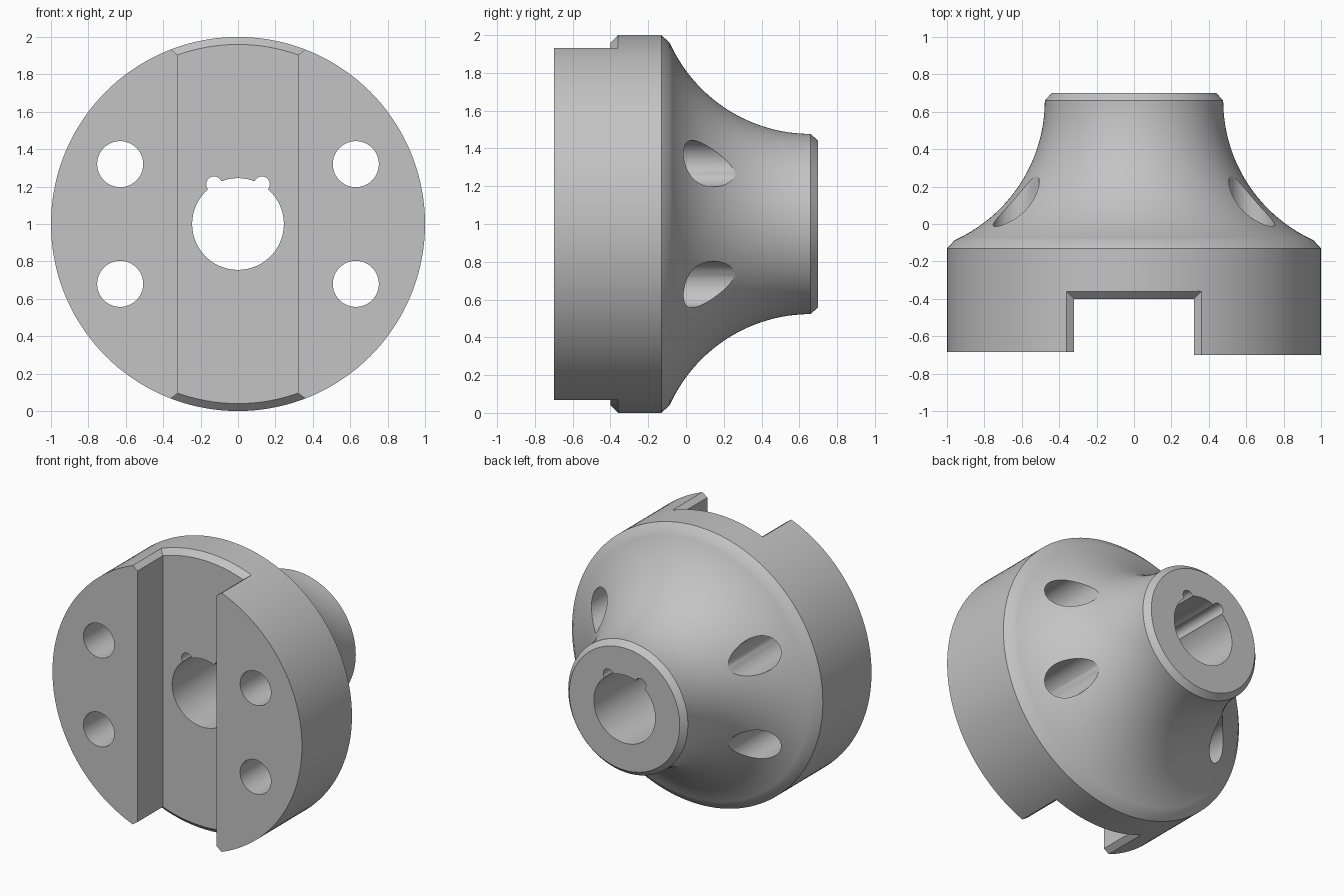
import bpy
import bmesh
from math import sin, cos, pi, sqrt, asin, radians
from mathutils import Matrix, Vector

default = bpy.data.objects.get("Cube")
if default:
    bpy.data.objects.remove(default, do_unlink=True)

SEGMENTS = 144
AXIS_Z = 1.0

steel = bpy.data.materials.new("plain_grey")
steel.use_nodes = True
grey = (0.55, 0.55, 0.55, 1)
steel.diffuse_color = grey
steel.node_tree.nodes["Principled BSDF"].inputs["Base Color"].default_value = grey


def add_object(name, bm):
    bmesh.ops.recalc_face_normals(bm, faces=bm.faces)
    mesh = bpy.data.meshes.new(name)
    bm.to_mesh(mesh)
    bm.free()
    mesh.materials.append(steel)
    obj = bpy.data.objects.new(name, mesh)
    bpy.context.collection.objects.link(obj)
    return obj


def loft(name, rings, closed):
    """Skin a list of point rings, then cap both ends."""
    bm = bmesh.new()
    rows = [[bm.verts.new(p) for p in ring] for ring in rings]
    for a, b in zip(rows, rows[1:]):
        for i in range(len(a)):
            j = (i + 1) % len(a)
            bm.faces.new((a[i], a[j], b[j], b[i]))
    if closed:
        bm.faces.new(rows[0])
        bm.faces.new(rows[-1])
    return add_object(name, bm)


def box(name, low, high):
    low, high = Vector(low), Vector(high)
    bm = bmesh.new()
    size = Matrix.Diagonal((*(high - low), 1))
    bmesh.ops.create_cube(bm, size=1, matrix=Matrix.Translation((low + high) / 2) @ size)
    return add_object(name, bm)


def drill(name, x, z, radius, segments=64):
    bm = bmesh.new()
    place = Matrix.Translation((x, 0, z)) @ Matrix.Rotation(pi / 2, 4, "X")
    bmesh.ops.create_cone(bm, cap_ends=True, segments=segments, radius1=radius,
                          radius2=radius, depth=2, matrix=place)
    return add_object(name, bm)


def cut(target, cutter):
    cutter.hide_render = True
    mod = target.modifiers.new("cut", "BOOLEAN")
    mod.operation = "DIFFERENCE"
    mod.solver = "EXACT"
    mod.object = cutter
    bpy.ops.object.select_all(action="DESELECT")
    bpy.context.view_layer.objects.active = target
    target.select_set(True)
    bpy.ops.object.modifier_apply(modifier=mod.name)
    bpy.data.objects.remove(cutter, do_unlink=True)


# Turned body: straight rim, chamfer, concave sweep down to the neck, end chamfer
NECK_Y, NECK_R, SWEEP_R = 0.66, 0.477, 0.818
profile = [(-0.70, 1.0), (-0.13, 1.0)]
start = asin((NECK_Y + 0.085) / SWEEP_R)
for i in range(33):
    a = start * (1 - i / 32)
    profile.append((NECK_Y - SWEEP_R * sin(a), NECK_R + SWEEP_R * (1 - cos(a))))
profile.append((0.70, 0.44))

angles = [2 * pi * i / SEGMENTS for i in range(SEGMENTS)]
hub = loft("flanged_hub",
           [[(r * cos(a), y, AXIS_Z + r * sin(a)) for a in angles] for y, r in profile],
           True)

# Wide slot across the front face
SLOT_X, SLOT_Y, FRONT = 0.32, -0.40, -0.9
cut(hub, box("slot_cutter", (-SLOT_X, FRONT, -0.2), (SLOT_X, SLOT_Y, 2.2)))

# Chamfers where the slot floor and walls run out through the rim
BEVEL = 0.04
for side in (1, -1):
    sections = []
    for i in range(25):
        u = i / 12 - 1
        floor = []
        for k in (-0.5, 1.5):
            x = (SLOT_X + BEVEL * k) * u
            z = AXIS_Z + side * sqrt((0.96 + BEVEL * k) ** 2 - x * x)
            floor.append((x, SLOT_Y + BEVEL * k, z))
        sections.append(floor + [(x, FRONT, z) for x, _, z in reversed(floor)])
    cut(hub, loft("slot_chamfer_cutter", sections, True))

# One front pad sits slightly lower than the other
cut(hub, box("pad_trim_cutter", (-1.2, FRONT, -0.2), (0, -0.685, 2.2)))

# Four bolt holes
for x in (-0.63, 0.63):
    for z in (-0.32, 0.32):
        cut(hub, drill("bolt_hole_cutter", x, AXIS_Z + z, 0.123))

# Central bore with a keyway and round corner reliefs
KEY_X, KEY_Z = 0.128, 1.213
cut(hub, drill("bore_cutter", 0, AXIS_Z, 0.245, 96))
cut(hub, box("keyway_cutter", (-KEY_X, -1, AXIS_Z), (KEY_X, 1, KEY_Z)))
for x in (-KEY_X, KEY_X):
    cut(hub, drill("keyway_relief_cutter", x, KEY_Z, 0.042, 32))

hub.select_set(True)
bpy.context.view_layer.objects.active = hub
bpy.ops.object.shade_smooth_by_angle(angle=radians(30))
